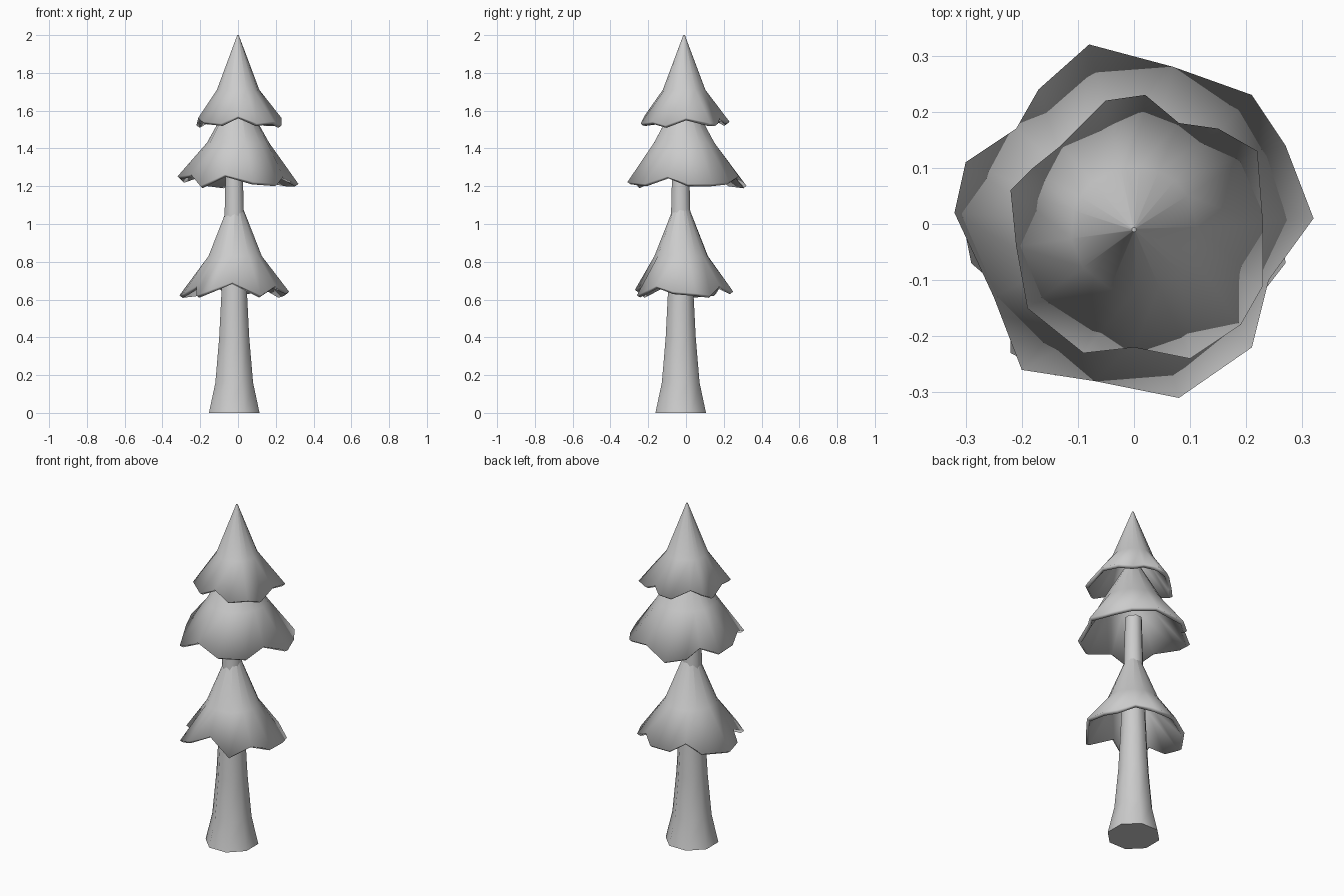
import bpy
import math
from mathutils import Vector

if "Cube" in bpy.data.objects:
    bpy.data.objects.remove(bpy.data.objects["Cube"], do_unlink=True)

# One plain grey for the whole tree
grey = bpy.data.materials.new("plain_grey")
grey.use_nodes = True
grey.diffuse_color = (0.6, 0.6, 0.6, 1)
grey.node_tree.nodes["Principled BSDF"].inputs["Base Color"].default_value = (0.6, 0.6, 0.6, 1)


def loft(name, rings, cap_first, cap_last):
    """Bridge equal-length rings of points, ordered from bottom to top, into a mesh object."""
    count = len(rings[0])
    verts = [point for ring in rings for point in ring]
    faces = []
    for level in range(len(rings) - 1):
        low, high = level * count, (level + 1) * count
        for i in range(count):
            j = (i + 1) % count
            faces.append((low + i, low + j, high + j, high + i))
    if cap_first:
        faces.append(tuple(reversed(range(count))))
    if cap_last:
        faces.append(tuple(range(len(verts) - count, len(verts))))
    mesh = bpy.data.meshes.new(name)
    mesh.from_pydata(verts, [], faces)
    mesh.materials.append(grey)
    obj = bpy.data.objects.new(name, mesh)
    bpy.context.scene.collection.objects.link(obj)
    return obj


def smooth(obj, degrees):
    bpy.ops.object.select_all(action="DESELECT")
    obj.select_set(True)
    bpy.context.view_layer.objects.active = obj
    bpy.ops.object.shade_smooth_by_angle(angle=math.radians(degrees))


def circle(centre, radius, height, angles):
    return [Vector((centre[0] + radius * math.cos(a), centre[1] + radius * math.sin(a), height))
            for a in angles]


def foliage(name, centre, tip_height, bend_height, bend_radius, rim, thickness=0.022):
    """Hollow skirt of branches: a steep cone that flares out to a ragged rim."""
    edge = [Vector((x, y, z + 0.012)) for x, y, z in rim]
    angles = [math.atan2(p.y - centre[1], p.x - centre[0]) for p in edge]
    bend = circle(centre, bend_radius, bend_height, angles)
    tip = circle(centre, 0.004, tip_height, angles)
    skirt = loft(name, [edge, bend, tip], False, True)
    shell = skirt.modifiers.new("branch_thickness", "SOLIDIFY")
    shell.thickness = thickness
    shell.offset = -1
    smooth(skirt, 40)
    return skirt


# Trunk: eight sides, flared at the foot
trunk_profile = [(0.145, 0), (0.108, 0.16), (0.086, 0.4), (0.074, 0.62), (0.055, 1.06), (0.047, 1.35)]
sides = [math.tau * (i + 0.5) / 8 for i in range(8)]
trunk = loft("trunk", [circle((-0.02, -0.028), r, z, sides) for r, z in trunk_profile], True, True)
smooth(trunk, 50)

# Foliage tiers, each rim listed counter-clockwise from the left side
foliage("lower_foliage", (-0.015, -0.025), 1.18, 0.83, 0.143, [
    (.27, -.07, .63), (.26, .05, .62), (.23, .13, .61), (.14, .18, .66),
    (.06, .25, .63), (-.06, .25, .63), (-.13, .19, .67), (-.22, .16, .62),
    (-.31, .03, .61), (-.29, -.07, .62), (-.22, -.13, .66), (-.22, -.23, .61),
    (-.14, -.27, .64), (-.03, -.22, .68), (.12, -.26, .61), (.2, -.16, .66)])

foliage("middle_foliage", (0, -0.01), 1.72, 1.43, 0.165, [
    (.32, .01, .0 + 1.2), (.27, .14, 1.2), (.21, .23, 1.21), (.07, .28, 1.24),
    (-.08, .32, 1.19), (-.17, .24, 1.2), (-.21, .17, 1.25), (-.3, .11, 1.22),
    (-.32, .02, 1.24), (-.25, -.13, 1.25), (-.2, -.26, 1.19), (-.07, -.28, 1.25),
    (.08, -.31, 1.21), (.21, -.22, 1.2), (.24, -.1, 1.24)])

foliage("upper_foliage", (0, -0.01), 2.0, 1.71, 0.113, [
    (.23, 0, 1.55), (.22, .13, 1.52), (.15, .17, 1.52), (.08, .18, 1.55),
    (.02, .23, 1.53), (-.05, .22, 1.52), (-.13, .14, 1.56), (-.18, .1, 1.53),
    (-.22, .06, 1.51), (-.21, -.04, 1.55), (-.19, -.15, 1.53), (-.09, -.23, 1.52),
    (0, -.22, 1.56), (.1, -.24, 1.52), (.19, -.18, 1.53), (.23, -.11, 1.51)])
